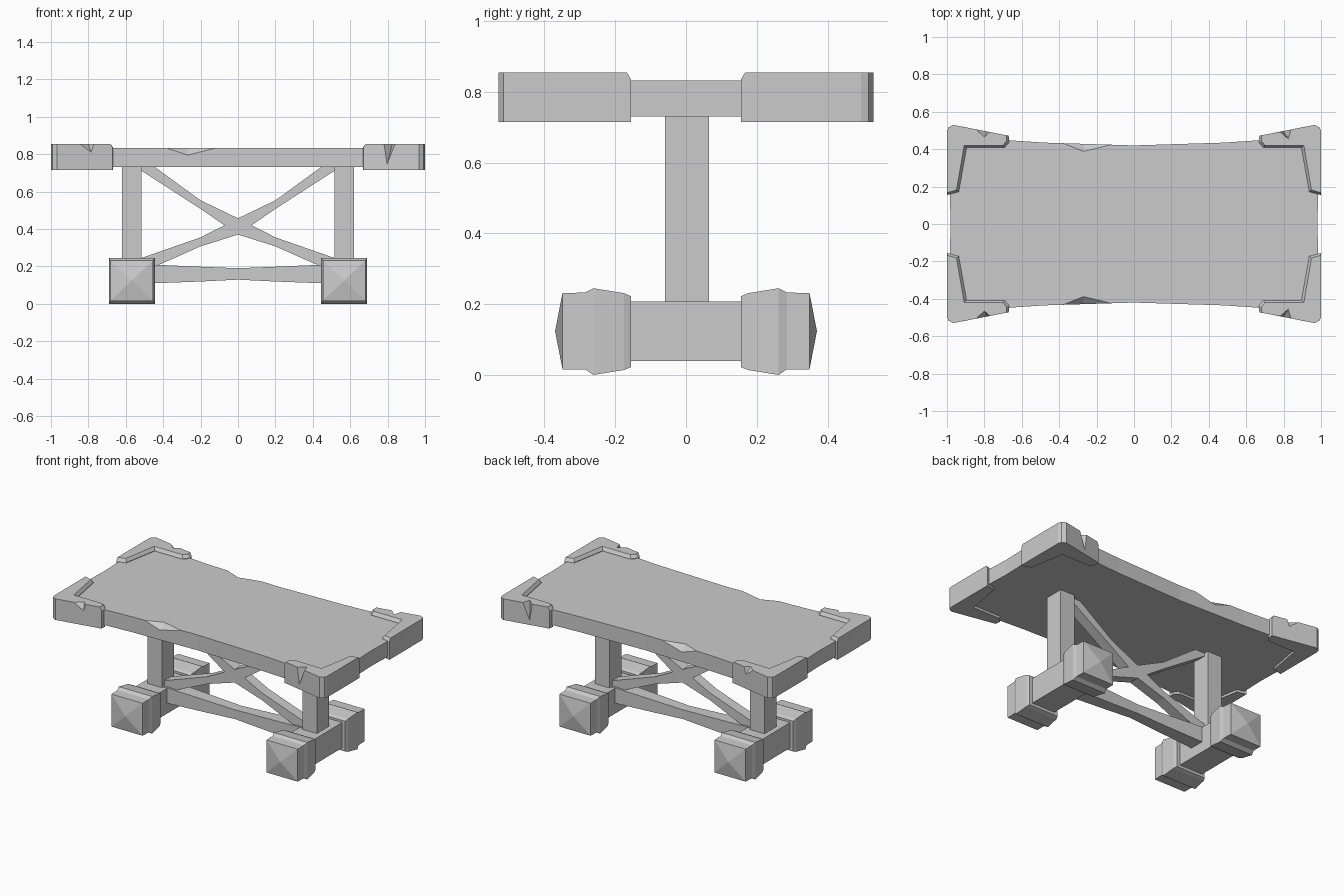
import bpy, bmesh
from mathutils import Vector

if "Cube" in bpy.data.objects:
    bpy.data.objects.remove(bpy.data.objects["Cube"])


def loft(name, rings):
    """Skin matching rings of points; a one-point last ring makes a pyramid tip."""
    bm = bmesh.new()
    vs = [[bm.verts.new(p) for p in r] for r in rings]
    for a, b in zip(vs, vs[1:]):
        n = len(a)
        for i in range(n):
            j = (i + 1) % n
            bm.faces.new([a[i], a[j], b[0]] if len(b) == 1 else [a[i], a[j], b[j], b[i]])
    bm.faces.new(vs[0])
    if len(vs[-1]) > 2:
        bm.faces.new(vs[-1])
    bmesh.ops.recalc_face_normals(bm, faces=bm.faces)
    me = bpy.data.meshes.new(name)
    bm.to_mesh(me)
    bm.free()
    ob = bpy.data.objects.new(name, me)
    bpy.context.collection.objects.link(ob)
    return ob


def mirror(ob, x=False, y=False):
    m = ob.modifiers.new("mirror", 'MIRROR')
    m.use_axis = (x, y, False)
    m.use_mirror_merge = False


def box(name, x0, x1, y0, y1, z0, z1):
    return loft(name, [[(x0, y0, z), (x1, y0, z), (x1, y1, z), (x0, y1, z)] for z in (z0, z1)])


def notch(target, a, b, c, d, both_sides=False):
    """Cut a chipped wedge: a, b on the rim, c inner tip, d low tip."""
    a, b, c, d = map(Vector, (a, b, c, d))
    m = (c + d) / 2
    c2, d2 = c + (c - d) * 0.5, d + (d - c) * 0.5
    cut = loft(target.name + "_cutter", [[m + (a - m) * 1.7, m + (b - m) * 1.7, c2], [d2]])
    cut.hide_render = True
    cut.hide_viewport = True
    cut.display_type = 'WIRE'
    if both_sides:
        mirror(cut, y=True)
    mod = target.modifiers.new("notch", 'BOOLEAN')
    mod.operation, mod.object, mod.solver = 'DIFFERENCE', cut, 'EXACT'


# Tabletop board with waisted sides and a chip in each long edge
half = [(0.98, 0.0), (0.985, 0.16), (0.985, 0.49), (0.66, 0.447), (0.48, 0.435), (0.0, 0.42)]
quarter2 = [(-x, y) for x, y in half[-2::-1]]
upper = half + quarter2
outline = upper + [(x, -y) for x, y in upper[-2:0:-1]]
board = loft("tabletop", [[(x, y, z) for x, y in outline] for z in (0.73, 0.832)])
notch(board, (-0.38, -0.432, 0.832), (-0.12, -0.424, 0.832),
      (-0.27, -0.388, 0.832), (-0.27, -0.428, 0.795), True)

# Corner brackets, chamfered along the inner top edge
base = [(1.0, 0.155), (1.0, 0.495), (0.993, 0.515), (0.967, 0.53), (0.67, 0.472),
        (0.667, 0.437), (0.692, 0.408), (0.895, 0.408), (0.937, 0.172)]
top = [(1.0, 0.167), *base[1:4], (0.682, 0.474),
       (0.682, 0.443), (0.7, 0.421), (0.908, 0.421), (0.949, 0.182)]
for side, sx in (("left", -1), ("right", 1)):
    br = loft("corner_brackets_" + side,
              [[(sx * x, -y, z) for x, y in loop]
               for loop, z in ((base, 0.715), (base, 0.835), (top, 0.855))])
    if sx < 0:
        notch(br, (-0.845, -0.506, 0.855), (-0.77, -0.492, 0.855),
              (-0.80, -0.465, 0.855), (-0.785, -0.495, 0.81))
    else:
        notch(br, (0.78, -0.494, 0.855), (0.84, -0.505, 0.855),
              (0.825, -0.455, 0.855), (0.797, -0.497, 0.745))
    mirror(br, y=True)

# Posts and foot beams
mirror(box("posts", 0.515, 0.62, -0.06, 0.065, 0.2, 0.735), x=True)
mirror(box("foot_beams", 0.485, 0.655, -0.2, 0.2, 0.04, 0.208), x=True)

# Stepped foot caps with pyramid ends
cx = 0.568
profile = [(0.155, 0.108, 0.022, 0.222), (0.175, 0.116, 0.014, 0.231), (0.262, 0.123, 0.0, 0.245),
           (0.285, 0.115, 0.016, 0.233), (0.349, 0.114, 0.016, 0.231)]
caps = loft("foot_caps",
            [[(cx - h, -y, a), (cx + h, -y, a), (cx + h, -y, b), (cx - h, -y, b)]
             for y, h, a, b in profile] + [[(cx, -0.37, 0.124)]])
mirror(caps, x=True, y=True)

# Low stretcher, thinner in the middle
loft("stretcher", [[(x, -h, a), (x, h, a), (x, h, b), (x, -h, b)]
                   for x, h, a, b in ((-0.52, 0.05, 0.107, 0.212), (-0.2, 0.04, 0.119, 0.198),
                                      (0, 0.035, 0.129, 0.19), (0.2, 0.04, 0.119, 0.198),
                                      (0.52, 0.05, 0.107, 0.212))])

# Crossed braces, pinched along each arm
brace = [(-0.53, 0.72), (-0.53, 0.735), (-0.45, 0.735), (-0.2, 0.553), (0, 0.457), (0.2, 0.355),
         (0.53, 0.24), (0.53, 0.2), (0.43, 0.205), (0.2, 0.307), (0, 0.37), (-0.2, 0.507)]
mirror(loft("cross_braces", [[(x, y, z) for x, z in brace] for y in (-0.035, 0.035)]), x=True)
